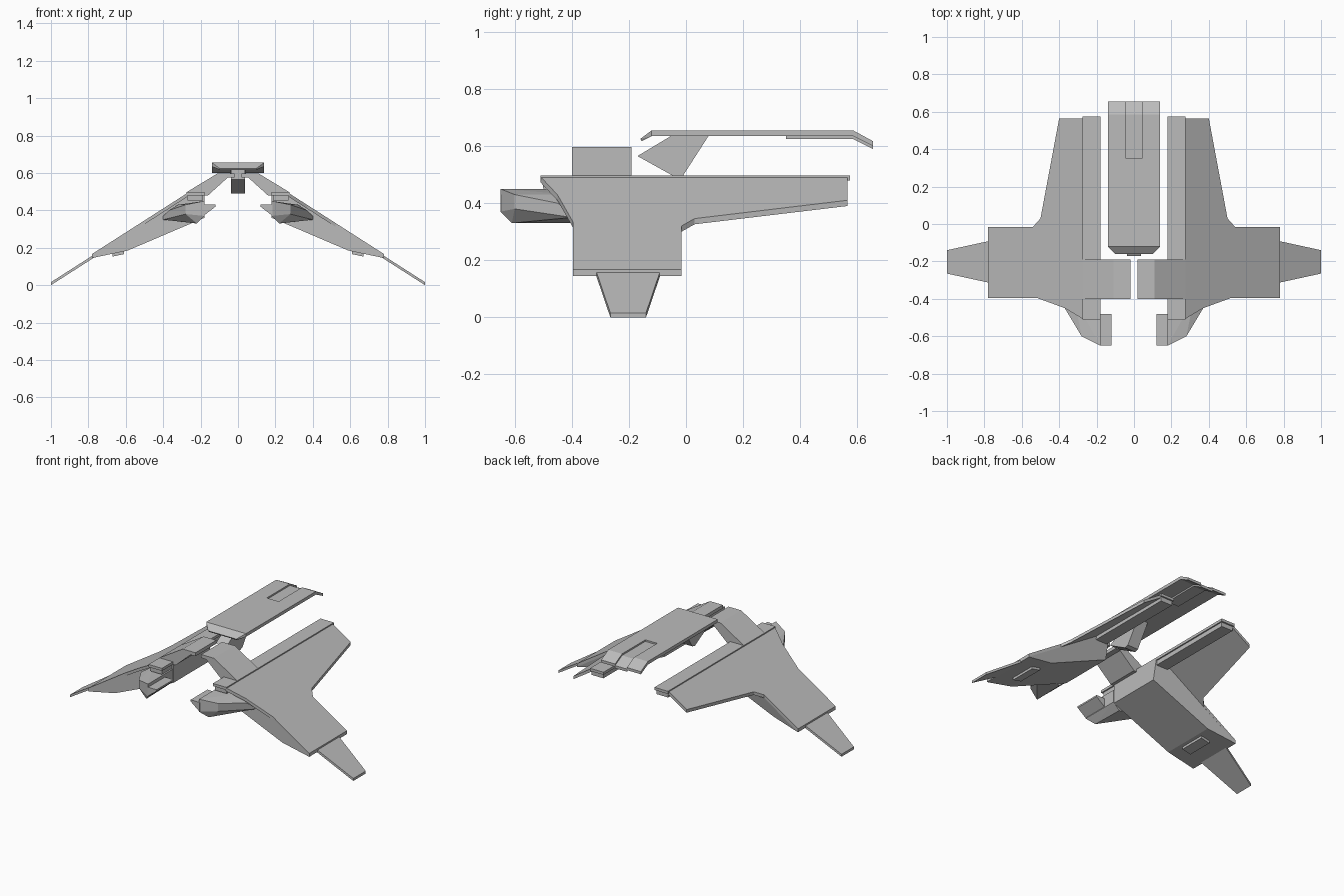
import bpy
import bmesh

cube = bpy.data.objects.get("Cube")
if cube:
    bpy.data.objects.remove(cube, do_unlink=True)

grey = bpy.data.materials.new("hull_grey")
grey.use_nodes = True
COLOR = (0.5, 0.5, 0.5, 1)
grey.diffuse_color = COLOR
grey.node_tree.nodes["Principled BSDF"].inputs["Base Color"].default_value = COLOR


def finish(name, bm, mirror):
    bmesh.ops.recalc_face_normals(bm, faces=bm.faces)
    mesh = bpy.data.meshes.new(name)
    bm.to_mesh(mesh)
    bm.free()
    mesh.materials.append(grey)
    obj = bpy.data.objects.new(name, mesh)
    bpy.context.collection.objects.link(obj)
    if mirror:
        obj.modifiers.new("mirror", "MIRROR").use_mirror_merge = False
    return obj


def loft(name, ring_a, ring_b, mirror=True):
    """Solid between two matching rings of points."""
    bm = bmesh.new()
    a = [bm.verts.new(p) for p in ring_a]
    b = [bm.verts.new(p) for p in ring_b]
    bm.faces.new(a)
    bm.faces.new(b)
    for i in range(len(a)):
        j = (i + 1) % len(a)
        bm.faces.new((a[i], a[j], b[j], b[i]))
    return finish(name, bm, mirror)


def hull(name, points, mirror=True):
    bm = bmesh.new()
    for p in points:
        bm.verts.new(p)
    bmesh.ops.convex_hull(bm, input=bm.verts)
    bmesh.ops.dissolve_limit(bm, angle_limit=0.02, verts=bm.verts, edges=bm.edges)
    return finish(name, bm, mirror)


def box(name, x, y, z, mirror=True):
    ring = [(x[0], y[0]), (x[1], y[0]), (x[1], y[1]), (x[0], y[1])]
    return loft(name, [(*p, z[0]) for p in ring], [(*p, z[1]) for p in ring], mirror)


def wing_z(x):
    return 0.49 - (x - 0.275) * 0.64


def sheet(name, plan, top, thick):
    """Sloping plate following the wing plane."""
    return loft(name, [(x, y, wing_z(x) + top) for x, y in plan],
                [(x, y, wing_z(x) + top - thick) for x, y in plan])


# Main wing and its narrow tip
sheet("wing", [(0.27, 0.565), (0.4, 0.565), (0.5, 0.03), (0.54, -0.015),
               (0.78, -0.015), (0.78, -0.395), (0.52, -0.395),
               (0.37, -0.45), (0.27, -0.51)], 0, 0.02)
sheet("wing_tip", [(0.77, -0.09), (1, -0.14), (1, -0.265), (0.77, -0.315)],
      -0.01, 0.016)

# Thick wedge under the wing
section = [(0.18, 0.48), (0.275, 0.48), (0.78, 0.155), (0.78, 0.145),
           (0.59, 0.185), (0.18, 0.36)]
loft("wing_body", [(x, -0.395, z) for x, z in section],
     [(x, -0.015 if i < 4 else -0.04, z) for i, (x, z) in enumerate(section)])
hull("underside_hatch", [(x, y, 0.185 - (x - 0.59) * 0.21 + d)
                         for x in (0.61, 0.67) for y in (-0.29, -0.12)
                         for d in (0, -0.015)])

# Flat rail on the inner edge of the wing
box("rail_top", (0.18, 0.275), (-0.51, 0.575), (0.48, 0.497))
box("rail_base", (0.188, 0.27), (-0.5, 0.565), (0.452, 0.48))

# Nose pod with a small inner block
hull("nose_pod", [(0.18, -0.65, 0.45), (0.18, -0.65, 0.37), (0.22, -0.61, 0.33),
                  (0.28, -0.6, 0.43), (0.28, -0.6, 0.38), (0.37, -0.45, 0.4),
                  (0.4, -0.4, 0.37), (0.4, -0.4, 0.35), (0.225, -0.4, 0.33),
                  (0.18, -0.4, 0.37), (0.18, -0.4, 0.45), (0.32, -0.4, 0.43)])
hull("nose_block", [(x, y, z) for y in (-0.65, -0.48)
                    for x, z in ((0.12, 0.43), (0.185, 0.43), (0.185, 0.37), (0.12, 0.42))])

# Shoulder arm rising toward the centre
arm = [(0.02, 0.597), (0.11, 0.597), (0.275, 0.497), (0.275, 0.48),
       (0.16, 0.48), (0.055, 0.575), (0.02, 0.575)]
loft("shoulder_arm", [(x, -0.4, z) for x, z in arm], [(x, -0.19, z) for x, z in arm])

# Long centre plate: forward lip, two rear arms and a sunken panel between them
box("centre_plate", (-0.14, 0.14), (-0.12, 0.35), (0.635, 0.655), False)
hull("front_lip", [(s * x, y, z) for s in (-1, 1)
                   for x, y, z in ((0.14, -0.12, 0.655), (0.14, -0.12, 0.635),
                                   (0.1, -0.16, 0.625), (0.1, -0.155, 0.617))], False)
tail = [(0.35, 0.655), (0.585, 0.655), (0.655, 0.617), (0.655, 0.6),
        (0.585, 0.635), (0.35, 0.635)]
loft("rear_arm", [(0.042, y, z) for y, z in tail], [(0.14, y, z) for y, z in tail])
loft("sunken_panel", [(-0.042, y, z - 0.01) for y, z in tail],
     [(0.042, y, z - 0.01) for y, z in tail], False)

# Keel fin hanging below the plate
fin = [(-0.17, 0.565), (-0.05, 0.637), (0.08, 0.637), (-0.01, 0.497), (-0.035, 0.49)]
loft("keel_fin", [(-0.038, y, z) for y, z in fin], [(0.038, y, z) for y, z in fin], False)
